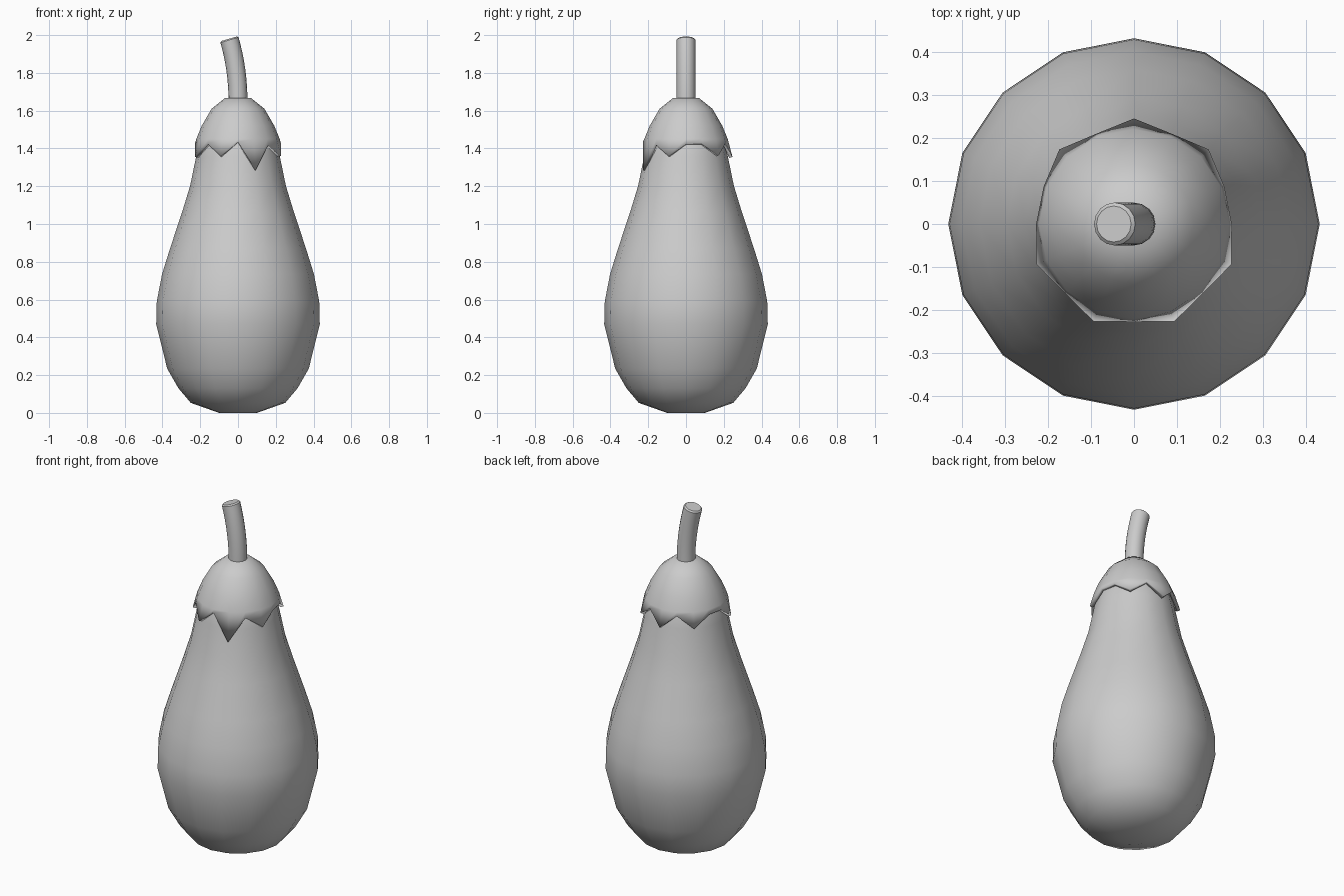
import bpy, bmesh
from math import sin, cos, pi
from mathutils import Vector

cube = bpy.data.objects.get("Cube")
if cube:
    bpy.data.objects.remove(cube)

grey = bpy.data.materials.new("plain grey")
grey.use_nodes = True
colour = (0.6, 0.6, 0.6, 1)
grey.diffuse_color = colour
grey.node_tree.nodes["Principled BSDF"].inputs["Base Color"].default_value = colour

SIDES = 16


def skin(name, rings, close_start, close_end, angle):
    """Join rings of points, listed from bottom to top, into one smooth part."""
    bm = bmesh.new()
    loops = [[bm.verts.new(p) for p in ring] for ring in rings]
    for low, high in zip(loops, loops[1:]):
        for i in range(len(low)):
            j = (i + 1) % len(low)
            bm.faces.new((low[i], low[j], high[j], high[i]))
    if close_start:
        bm.faces.new(loops[0][::-1])
    if close_end:
        bm.faces.new(loops[-1])
    mesh = bpy.data.meshes.new(name)
    bm.to_mesh(mesh)
    bm.free()
    mesh.materials.append(grey)
    obj = bpy.data.objects.new(name, mesh)
    bpy.context.collection.objects.link(obj)
    bpy.ops.object.select_all(action="DESELECT")
    obj.select_set(True)
    bpy.context.view_layer.objects.active = obj
    bpy.ops.object.shade_smooth_by_angle(angle=angle)
    return obj


def point(i, r, z):
    a = 2 * pi * i / SIDES
    return Vector((r * cos(a), r * sin(a), z))


def ring(r, z):
    return [point(i, r, z) for i in range(SIDES)]


# Pear-shaped body
body_profile = [(0.1, 0), (0.25, 0.053), (0.315, 0.13), (0.375, 0.235), (0.433, 0.47),
                (0.43, 0.59), (0.402, 0.735), (0.36, 0.87), (0.297, 1.06),
                (0.254, 1.2), (0.222, 1.355), (0.205, 1.43), (0.16, 1.52), (0.06, 1.63)]
skin("body", [ring(r, z) for r, z in body_profile], True, True, 1.0)

# Leafy cap with an uneven pointed rim, heights going round from +x
rim_heights = [1.425, 1.425, 1.365, 1.43, 1.355, 1.43, 1.365, 1.425,
               1.425, 1.355, 1.425, 1.36, 1.435, 1.285, 1.42, 1.36]
rim = [point(i, 0.228 if z > 1.4 else 0.246, z) for i, z in enumerate(rim_heights)]
cap_profile = [(0.221, 1.45), (0.192, 1.52), (0.14, 1.61), (0.068, 1.668)]
cap = skin("leaf_cap", [rim] + [ring(r, z) for r, z in cap_profile], False, True, 0.9)
thick = cap.modifiers.new("thickness", "SOLIDIFY")
thick.thickness = 0.018
thick.offset = -1

# Curved stem with a softened cut end
start, bend, end = Vector((0, 0, 1.65)), Vector((0, 0, 1.82)), Vector((-0.047, 0, 1.981))
stem_rings = []
steps = 8
for k in range(steps + 2):
    t = min(k / steps, 1)
    centre = start.lerp(bend, t).lerp(bend.lerp(end, t), t)
    along = (bend - start).lerp(end - bend, t).normalized()
    across = Vector((along.z, 0, -along.x))
    r = 0.05
    if k == steps:
        centre -= along * 0.007
    elif k > steps:
        r = 0.042
    stem_rings.append([centre + across * r * cos(2 * pi * i / SIDES)
                       + Vector((0, r * sin(2 * pi * i / SIDES), 0)) for i in range(SIDES)])
skin("stem", stem_rings, True, True, 0.6)
